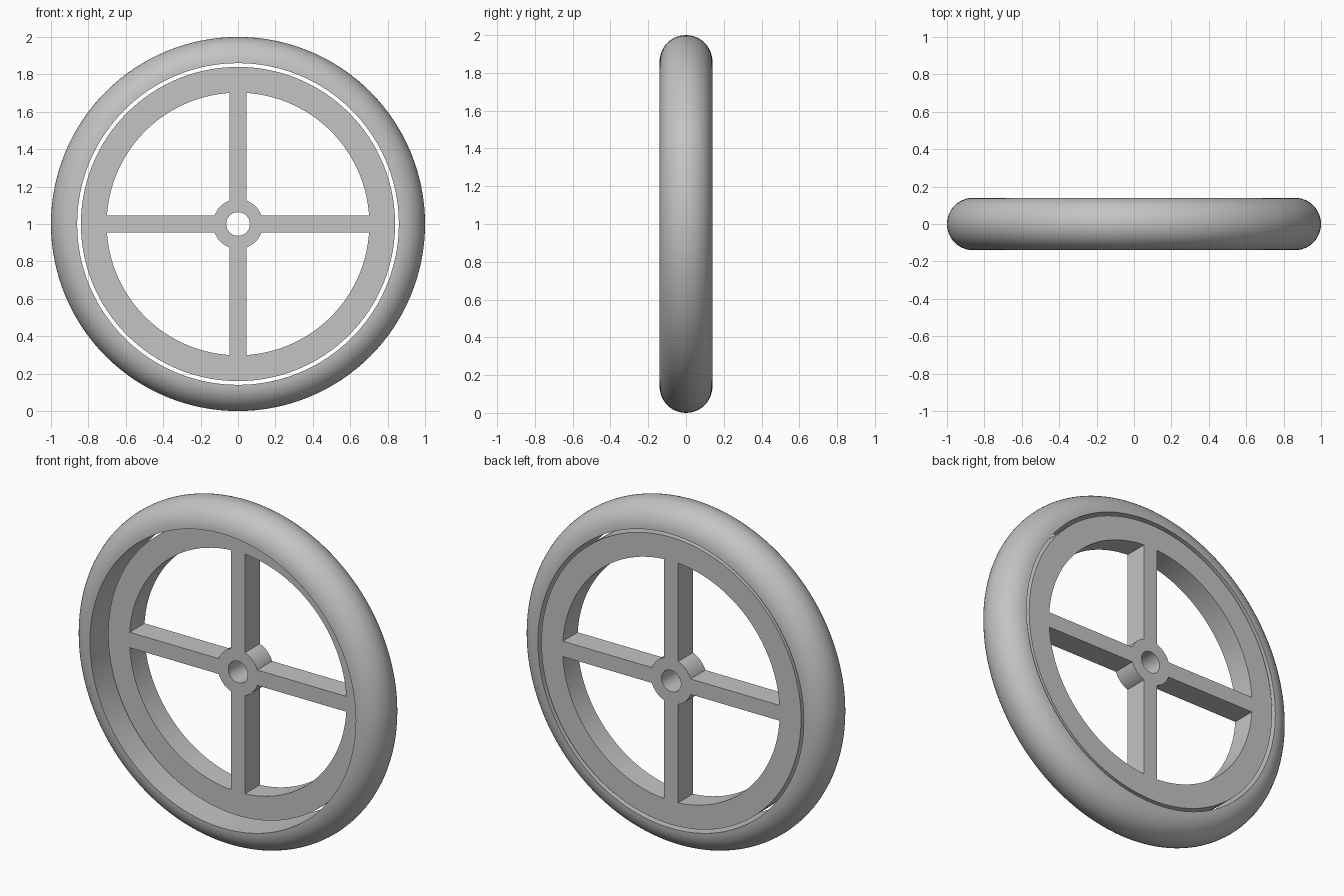
import bpy
import bmesh
import math
from mathutils import Vector

cube = bpy.data.objects.get("Cube")
if cube:
    bpy.data.objects.remove(cube, do_unlink=True)

AXLE = Vector((0, 0, 1))
DEPTH = 0.137          # rim, hub and spokes run from the mid plane to the back
TYRE_R = 0.14
SEAT_R = 0.86

grey = bpy.data.materials.new("plain_grey")
grey.use_nodes = True
colour = (0.55, 0.55, 0.55, 1)
grey.diffuse_color = colour
grey.node_tree.nodes["Principled BSDF"].inputs["Base Color"].default_value = colour


def finish(name, bm):
    """Turn a bmesh into a grey object with sharp edges kept."""
    bmesh.ops.recalc_face_normals(bm, faces=bm.faces)
    mesh = bpy.data.meshes.new(name)
    bm.to_mesh(mesh)
    bm.free()
    mesh.materials.append(grey)
    obj = bpy.data.objects.new(name, mesh)
    bpy.context.collection.objects.link(obj)
    bpy.ops.object.select_all(action="DESELECT")
    obj.select_set(True)
    bpy.context.view_layer.objects.active = obj
    bpy.ops.object.shade_smooth_by_angle(angle=math.radians(30))
    return obj


def ring(name, profile, steps):
    """Revolve a closed (radius, y) profile about the axle."""
    bm = bmesh.new()
    verts = [bm.verts.new(AXLE + Vector((r, y, 0))) for r, y in profile]
    edges = [bm.edges.new((v, verts[i - 1])) for i, v in enumerate(verts)]
    bmesh.ops.spin(bm, geom=verts + edges, cent=AXLE, axis=(0, 1, 0),
                   angle=math.tau, steps=steps, use_duplicate=False)
    bmesh.ops.remove_doubles(bm, verts=bm.verts, dist=0.0001)
    return finish(name, bm)


def band(inner, outer):
    return [(inner, 0), (outer, 0), (outer, DEPTH), (inner, DEPTH)]


# Tyre: half-round outside, flat cylindrical inside
angles = [math.pi * (i / 24 - 0.5) for i in range(25)]
ring("tyre", [(SEAT_R + TYRE_R * math.cos(a), TYRE_R * math.sin(a))
              for a in angles], 128)

# Rim and bored hub
ring("rim", band(0.702, 0.84), 128)
ring("hub", band(0.063, 0.133), 64)

# Four square spokes between hub and rim
for i, side in enumerate(("left", "upper", "right", "lower")):
    direction = Vector((math.cos(i * math.pi / 2), 0, math.sin(i * math.pi / 2)))
    across = Vector((-direction.z, 0, direction.x))
    bm = bmesh.new()
    corners = [bm.verts.new(AXLE + direction * r + across * w)
               for r, w in ((0.125, -0.045), (0.703, -0.045),
                            (0.703, 0.045), (0.125, 0.045))]
    face = bm.faces.new(corners)
    extruded = bmesh.ops.extrude_face_region(bm, geom=[face], use_keep_orig=True)
    moved = [g for g in extruded["geom"] if isinstance(g, bmesh.types.BMVert)]
    bmesh.ops.translate(bm, verts=moved, vec=(0, DEPTH, 0))
    finish(side + "_spoke", bm)
